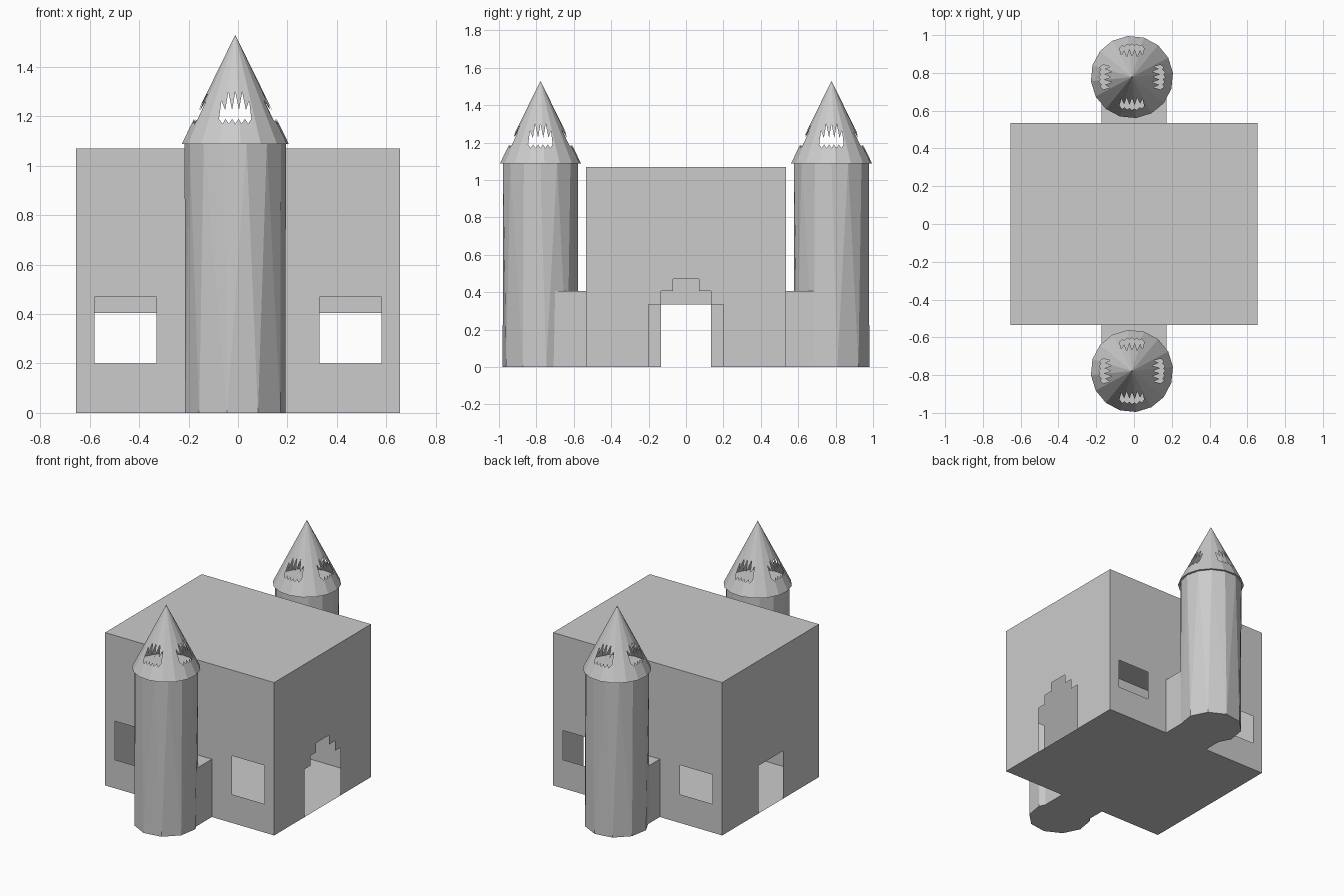
import bpy, bmesh, math
from mathutils import Vector

cube = bpy.data.objects.get("Cube")
if cube:
    bpy.data.objects.remove(cube, do_unlink=True)

stone = bpy.data.materials.new("stone_grey")
stone.use_nodes = True
GREY = (0.6, 0.6, 0.6, 1)
stone.diffuse_color = GREY
stone.node_tree.nodes["Principled BSDF"].inputs["Base Color"].default_value = GREY

HX, HY, TOP = 0.655, 0.535, 1.07      # half width, half depth, height of the hall
TX, TY = -0.011, 0.778                # tower centre


def add_object(name, bm):
    mesh = bpy.data.meshes.new(name)
    bm.to_mesh(mesh)
    bm.free()
    mesh.materials.append(stone)
    obj = bpy.data.objects.new(name, mesh)
    bpy.context.collection.objects.link(obj)
    return obj


def panel(name, half, low, high, holes, place, outward):
    """Thin sheet split on the hole edges, with the hole cells left out."""
    us = sorted({-half, half, *[u for h in holes for u in h[:2]]})
    vs = sorted({low, high, *[v for h in holes for v in h[2:]]})
    bm = bmesh.new()
    for u0, u1 in zip(us, us[1:]):
        for v0, v1 in zip(vs, vs[1:]):
            u, v = (u0 + u1) / 2, (v0 + v1) / 2
            if any(h[0] < u < h[1] and h[2] < v < h[3] for h in holes):
                continue
            corners = [(u0, v0), (u1, v0), (u1, v1), (u0, v1)]
            bm.faces.new([bm.verts.new(place(*c)) for c in corners])
    bmesh.ops.remove_doubles(bm, verts=bm.verts, dist=0.0001)
    bm.normal_update()
    flip = [f for f in bm.faces if f.normal.dot(Vector(outward)) < 0]
    bmesh.ops.reverse_faces(bm, faces=flip)
    return add_object(name, bm)


def windows(top):
    return [(-0.58, -0.33, 0.2, top), (0.33, 0.58, 0.2, top)]


# Hall: hollow shell with windows, a stepped arch and a plain door
arch = [(-0.2, 0.2, 0, 0.335), (-0.135, 0.135, 0, 0.405), (-0.07, 0.07, 0, 0.47)]
door = [(-0.135, 0.135, 0, 0.335)]
panel("front_wall", HX, 0, TOP, windows(0.47), lambda u, v: (u, -HY, v), (0, -1, 0))
panel("back_wall", HX, 0, TOP, windows(0.405), lambda u, v: (u, HY, v), (0, 1, 0))
panel("left_wall", HY, 0, TOP, arch, lambda u, v: (HX, u, v), (1, 0, 0))
panel("right_wall", HY, 0, TOP, door, lambda u, v: (-HX, u, v), (-1, 0, 0))
panel("roof", HX, -HY, HY, [], lambda u, v: (u, v, TOP), (0, 0, 1))
panel("floor", HX, -HY, HY, [], lambda u, v: (u, v, 0), (0, 0, -1))


def ring(bm, sides, radius, z, turn=0.0):
    for i in range(sides):
        a = math.tau * i / sides + turn
        bm.verts.new((TX + radius * math.cos(a), radius * math.sin(a), z))


def hull(bm):
    bmesh.ops.convex_hull(bm, input=bm.verts)
    bmesh.ops.recalc_face_normals(bm, faces=bm.faces)


def jagged_cutter(angle):
    """Prism with a toothed outline, passing through the cone."""
    outline = [(-0.066, 1.19)]
    for i in range(5):                      # short lower teeth
        u = -0.052 + 0.026 * i
        outline += [(u, 1.17), (u + 0.013, 1.19)]
    for i in range(5):                      # long upper teeth
        u = 0.056 - 0.028 * i
        outline += [(u, 1.30 if 0 < i < 4 else 1.265), (u - 0.013, 1.225)]
    bm = bmesh.new()
    face = bm.faces.new([bm.verts.new((u, -0.4, z)) for u, z in outline[:-1]])
    out = bmesh.ops.extrude_face_region(bm, geom=[face])
    moved = [g for g in out["geom"] if isinstance(g, bmesh.types.BMVert)]
    bmesh.ops.translate(bm, verts=moved, vec=(0, 0.8, 0))
    bmesh.ops.recalc_face_normals(bm, faces=bm.faces)
    obj = add_object("opening_cutter", bm)
    obj.location.x = TX
    obj.rotation_euler.z = angle
    obj.hide_render = True
    return obj


# Cone roof: cut the openings, then keep only the outer skin
bm = bmesh.new()
ring(bm, 16, 0.218, 1.088, 0.1)
apex = Vector((TX, 0, 1.53))
bm.verts.new(apex)
hull(bm)
cone = add_object("front_tower_roof", bm)
cutters = [jagged_cutter(a) for a in (0, math.pi / 2)]
for c in cutters:
    mod = cone.modifiers.new("opening", "BOOLEAN")
    mod.operation, mod.solver, mod.object = "DIFFERENCE", "EXACT", c
bpy.context.view_layer.update()
cut = bpy.data.meshes.new_from_object(cone.evaluated_get(bpy.context.evaluated_depsgraph_get()))
cone.modifiers.clear()
for c in cutters:
    bpy.data.objects.remove(c, do_unlink=True)
bm = bmesh.new()
bm.from_mesh(cut)
bm.normal_update()
inner = [f for f in bm.faces if f.normal.z > -0.99
         and abs(f.normal.dot(f.calc_center_median() - apex)) > 0.001]
bmesh.ops.delete(bm, geom=inner, context="FACES")
bm.to_mesh(cone.data)
bm.free()

# Tower shaft: uneven facets between a coarse foot and a finer top
bm = bmesh.new()
ring(bm, 10, 0.205, 0, 0.15)
ring(bm, 14, 0.205, 1.092)
hull(bm)
shaft = add_object("front_tower_shaft", bm)

# Low passage joining tower and hall
bm = bmesh.new()
bmesh.ops.create_cube(bm, size=1)
bmesh.ops.scale(bm, verts=bm.verts, vec=(0.344, 0.2, 0.405))
bmesh.ops.translate(bm, verts=bm.verts, vec=(0, -HY - 0.1, 0.2025))
passage = add_object("front_passage", bm)

# Second tower and passage at the back
for part, front_y, back_y in ((cone, -TY, TY), (shaft, -TY, TY), (passage, 0, 2 * HY + 0.2)):
    part.location.y = front_y
    twin = part.copy()
    twin.name = part.name.replace("front", "back")
    twin.location.y = back_y
    bpy.context.collection.objects.link(twin)
